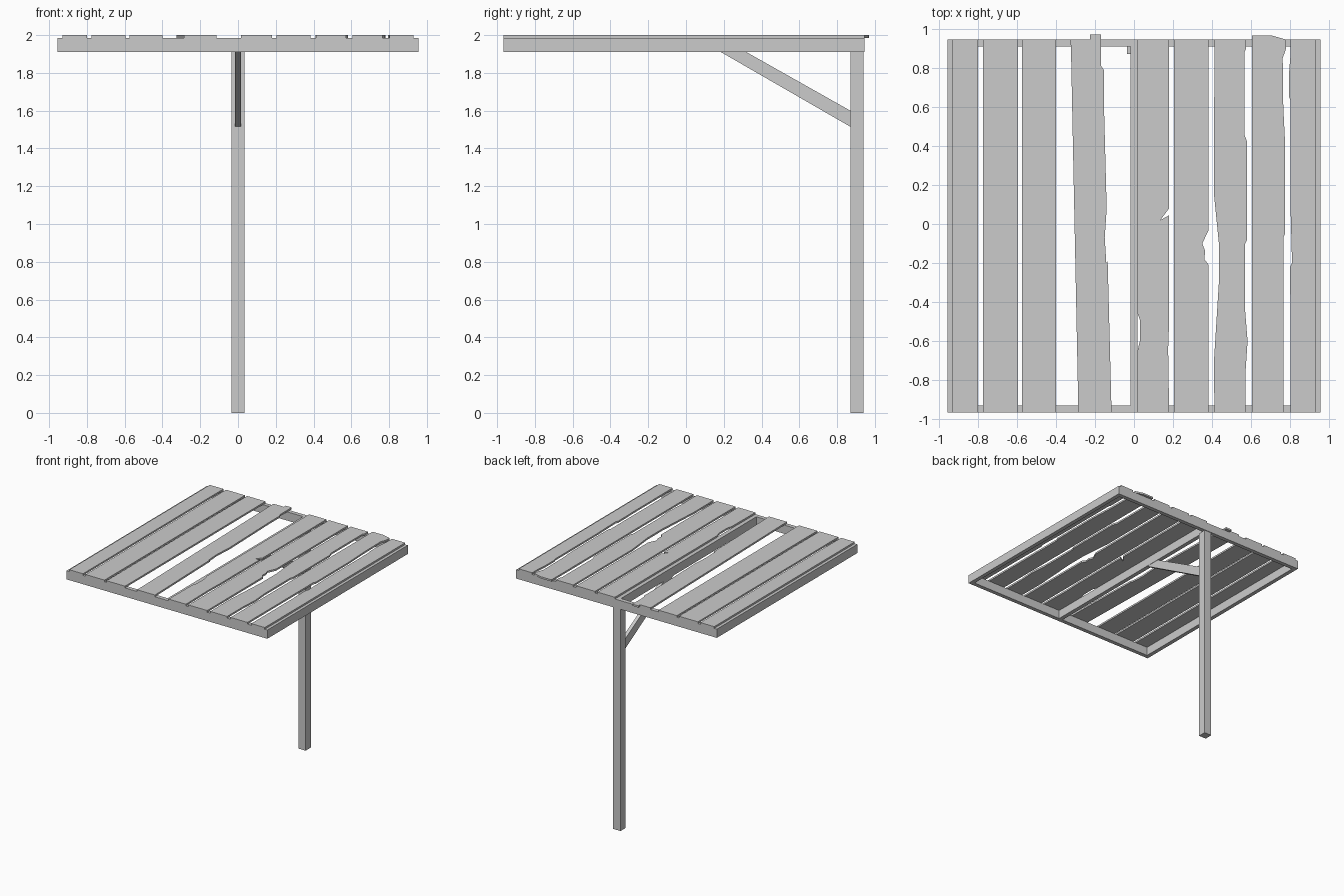
import bpy, bmesh

Y0, Y1 = -0.965, 0.945      # roof extent
Z0, Z1, Z2 = 1.91, 1.985, 2.0


def prism(name, base, offset):
    """Closed prism: polygon of 3D points swept along an offset vector."""
    bm = bmesh.new()
    face = bm.faces.new([bm.verts.new(p) for p in base])
    ext = bmesh.ops.extrude_face_region(bm, geom=[face])
    verts = [v for v in ext["geom"] if isinstance(v, bmesh.types.BMVert)]
    bmesh.ops.translate(bm, vec=offset, verts=verts)
    bmesh.ops.recalc_face_normals(bm, faces=bm.faces)
    mesh = bpy.data.meshes.new(name)
    bm.to_mesh(mesh)
    bm.free()
    obj = bpy.data.objects.new(name, mesh)
    bpy.context.collection.objects.link(obj)
    return obj


def box(name, x0, x1, y0, y1, z0, z1):
    return prism(name, [(x0, y0, z0), (x1, y0, z0), (x1, y1, z0), (x0, y1, z0)],
                 (0, 0, z1 - z0))


def plank(name, x0, x1, right=(), end=None, left=()):
    """Roof board; right wear runs front to back, left wear back to front."""
    end = end or [(x1, Y1), (x0, Y1)]
    outline = [(x0, Y0), (x1, Y0), *right, *end, *left]
    return prism(name, [(x, y, Z1) for x, y in outline], (0, 0, Z2 - Z1))


# Support post and diagonal brace
box("post", -0.035, 0.035, 0.87, 0.94, 0, Z0)
brace = [(0.185, Z0), (0.32, Z0), (0.87, 1.60), (0.87, 1.515)]
prism("brace", [(-0.015, y, z) for y, z in brace], (0.03, 0, 0))

# Roof frame
box("front_rail", -0.955, 0.955, Y0, Y0 + 0.035, Z0, Z1)
box("back_rail", -0.955, 0.955, Y1 - 0.035, Y1, Z0, Z1)
for side, x in (("left", -0.955), ("right", 0.92)):
    box(side + "_rail", x, x + 0.035, Y0 + 0.035, Y1 - 0.035, Z0, Z1)
box("centre_beam", -0.018, 0.018, Y0 + 0.035, Y1 - 0.035, Z0, Z1)

# Intact boards
for i, (a, b) in enumerate([(-0.93, -0.80), (-0.775, -0.595), (-0.575, -0.40)]):
    plank(f"plank_{i + 1}", a, b)

# Crooked board
plank("plank_4_crooked", -0.285, -0.115,
      right=[(-0.135, -0.19), (-0.142, -0.20), (-0.15, -0.07), (-0.14, 0.08),
             (-0.155, 0.65), (-0.155, 0.79), (-0.168, 0.81)],
      end=[(-0.168, 0.97), (-0.225, 0.97), (-0.225, 0.945), (-0.325, 0.945)],
      left=[(-0.322, 0.85)])

# Weathered boards
plank("plank_5_worn", 0.015, 0.18,
      right=[(0.175, -0.64), (0.18, -0.5), (0.18, 0.045), (0.135, 0.02), (0.18, 0.08)],
      left=[(0.015, -0.45), (0.03, -0.49), (0.03, -0.6), (0.018, -0.65)])
plank("plank_6_worn", 0.205, 0.383,
      right=[(0.383, -0.21), (0.36, -0.18), (0.365, -0.14), (0.35, -0.1), (0.383, -0.03)])
plank("plank_7_worn", 0.412, 0.572,
      right=[(0.572, -0.75), (0.582, -0.6), (0.57, -0.45), (0.57, -0.1), (0.58, -0.08),
             (0.58, 0.42), (0.565, 0.46), (0.565, 0.88), (0.575, 0.9)],
      end=[(0.575, Y1), (0.412, Y1)],
      left=[(0.41, 0.15), (0.435, -0.1), (0.435, -0.3), (0.41, -0.7)])
plank("plank_8_worn", 0.605, 0.765,
      right=[(0.765, -0.07), (0.775, -0.05), (0.775, 0.4), (0.765, 0.6), (0.762, 0.85),
             (0.78, 0.9)],
      end=[(0.78, Y1), (0.71, 0.965), (0.605, 0.965)])
plank("plank_9_worn", 0.803, 0.93,
      left=[(0.803, 0.88), (0.795, 0.78), (0.795, 0.65), (0.803, 0.63), (0.803, 0.05),
            (0.81, -0.2), (0.8, -0.22), (0.8, -0.35), (0.803, -0.4)])
